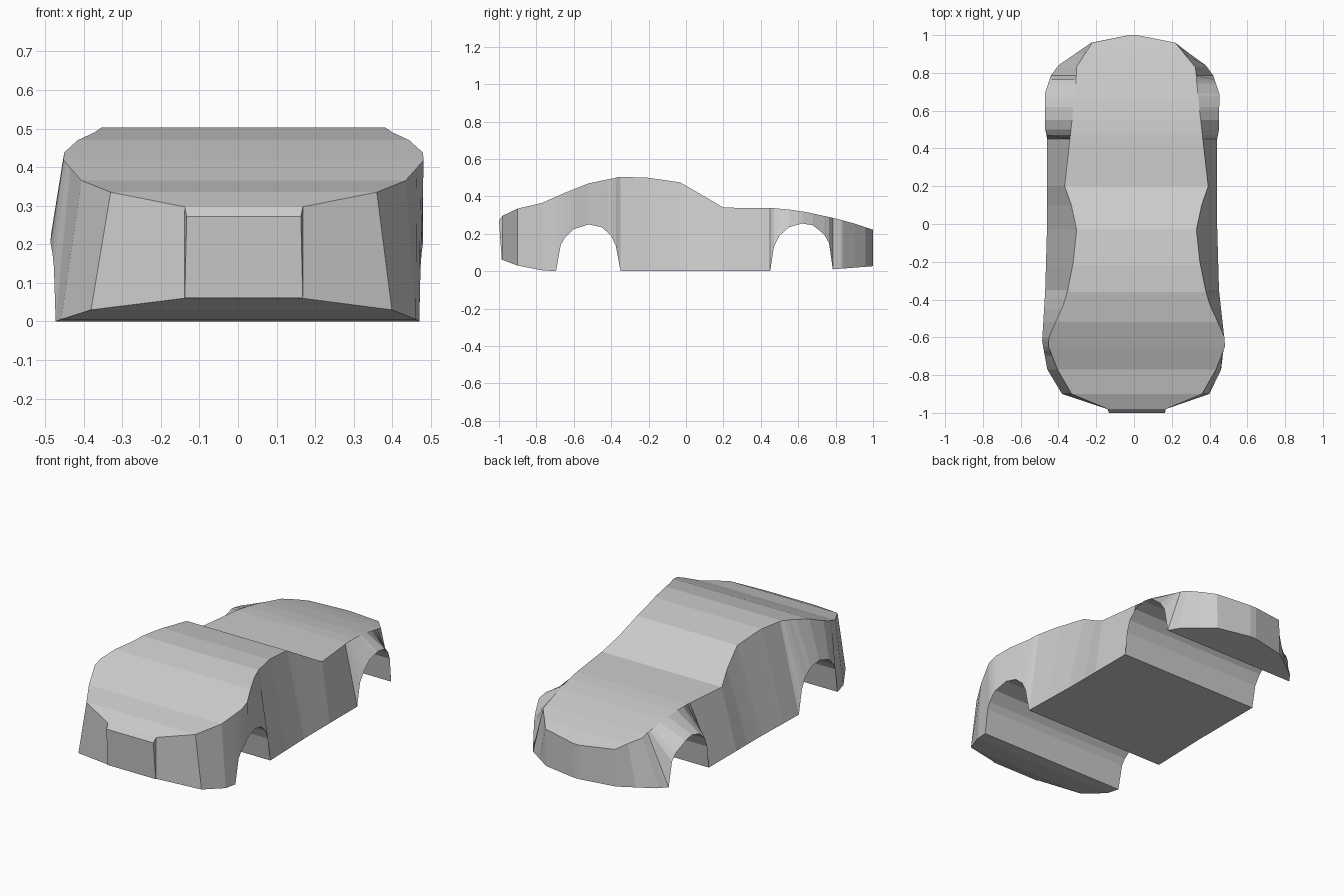
import bpy, bmesh

if "Cube" in bpy.data.objects:
    bpy.data.objects.remove(bpy.data.objects["Cube"])

# Side profile of roof and bonnet: (y, z)
ROOF = [(-.98, .297), (-.9, .335), (-.77, .365), (-.65, .418), (-.52, .47),
        (-.36, .503), (-.22, .502), (-.03, .475), (.2, .34), (.47, .337),
        (.55, .33), (.65, .315), (.8, .282), (.9, .255), (1, .222)]

# Side profile of the underside with both wheel arches: (y, z)
FLOOR = [(-.98, .06), (-.9, .03), (-.77, .005), (-.695, 0),
         (-.67, .14), (-.65, .175), (-.6, .225), (-.52, .25), (-.45, .235),
         (-.4, .19), (-.375, .135), (-.35, 0),
         (.45, 0), (.47, .13), (.5, .19), (.55, .235), (.62, .255),
         (.68, .245), (.74, .195), (.765, .15), (.785, .01), (1, .027)]

# Half widths along the roof edge and along the sill: (y, half width)
ROOF_WIDTH = [(-.98, .153), (-.9, .345), (-.77, .42), (-.65, .467), (-.6, .465),
              (-.42, .385), (-.35, .365), (-.2, .335), (-.03, .317), (.1, .345),
              (.2, .38), (.45, .352), (.6, .335), (.75, .32), (.83, .315),
              (.96, .22), (1, .02)]
SILL_WIDTH = [(-.98, .153), (-.9, .39), (-.77, .46), (-.62, .483), (-.35, .46),
              (0, .45), (.45, .45), (.5, .46), (.69, .462), (.785, .43),
              (.84, .39), (.96, .22), (1, .02)]
# Slight sideways lean of the roof and sill centre lines: (y, x)
ROOF_CENTRE = [(-1, .015), (.8, .012), (1, -.005)]
SILL_CENTRE = [(-1, .015), (-.75, 0), (-.35, -.01), (.84, -.01), (1, -.005)]


def sample(table, y):
    """Straight-line lookup in a table of pairs."""
    for (y0, v0), (y1, v1) in zip(table, table[1:]):
        if y <= y1:
            return v0 + (v1 - v0) * max(0, y - y0) / (y1 - y0)
    return table[-1][1]


def section(y):
    """Four corners of the body at a station: sill left, right, roof right, left."""
    sw, sc, sz = (sample(t, y) for t in (SILL_WIDTH, SILL_CENTRE, FLOOR))
    rw, rc, rz = (sample(t, y) for t in (ROOF_WIDTH, ROOF_CENTRE, ROOF))
    return [(sc - sw, y, sz), (sc + sw, y, sz), (rc + rw, y, rz), (rc - rw, y, rz)]


def loft(name, sections):
    """Closed skin through matching cross-sections."""
    bm = bmesh.new()
    rings = [[bm.verts.new(p) for p in s] for s in sections]
    for a, b in zip(rings, rings[1:]):
        for i in range(4):
            j = (i + 1) % 4
            bm.faces.new((a[i], a[j], b[j], b[i]))
    bm.faces.new(rings[0][::-1])
    bm.faces.new(rings[-1])
    bmesh.ops.recalc_face_normals(bm, faces=bm.faces)
    mesh = bpy.data.meshes.new(name)
    bm.to_mesh(mesh)
    bm.free()
    obj = bpy.data.objects.new(name, mesh)
    bpy.context.collection.objects.link(obj)
    return obj


# Rear panel: leans back, with a chamfered top edge
stations = sorted({y for t in (ROOF, FLOOR, ROOF_WIDTH, SILL_WIDTH) for y, _ in t})
rear_panel = [(-.138, -.985, .06), (.168, -.985, .06), (.163, -1, .272), (-.133, -1, .272)]

# Car body shell
loft("car_body", [rear_panel] + [section(y) for y in stations])
